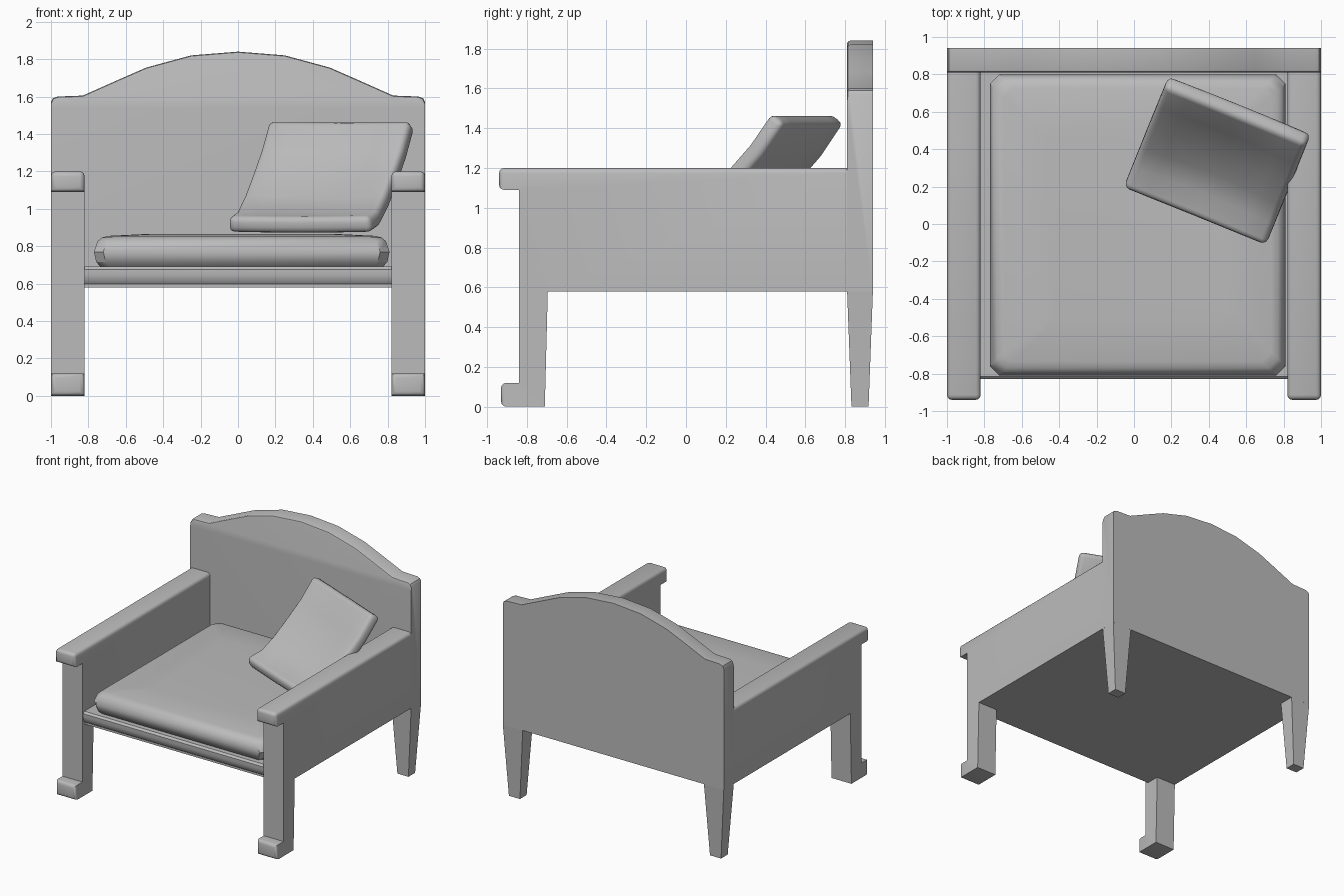
import bpy, bmesh
from mathutils import Vector

if "Cube" in bpy.data.objects:
    bpy.data.objects.remove(bpy.data.objects["Cube"], do_unlink=True)

GREY = (0.5, 0.5, 0.5, 1)
mat = bpy.data.materials.new("plain grey")
mat.use_nodes = True
mat.diffuse_color = GREY
mat.node_tree.nodes["Principled BSDF"].inputs["Base Color"].default_value = GREY


def finish(name, bm):
    bmesh.ops.recalc_face_normals(bm, faces=bm.faces)
    me = bpy.data.meshes.new(name)
    bm.to_mesh(me)
    bm.free()
    me.materials.append(mat)
    ob = bpy.data.objects.new(name, me)
    bpy.context.collection.objects.link(ob)
    bpy.ops.object.select_all(action="DESELECT")
    ob.select_set(True)
    bpy.context.view_layer.objects.active = ob
    bpy.ops.object.shade_smooth_by_angle(angle=0.6)
    return ob


def loft(rings):
    """Skin equal-length rings of points and cap both ends."""
    bm = bmesh.new()
    rows = [[bm.verts.new(p) for p in ring] for ring in rings]
    n = len(rows[0])
    for a, b in zip(rows, rows[1:]):
        for i in range(n):
            j = (i + 1) % n
            bm.faces.new((a[i], a[j], b[j], b[i]))
    bm.faces.new(rows[0])
    bm.faces.new(rows[-1])
    bmesh.ops.recalc_face_normals(bm, faces=bm.faces)
    return bm


def round_edges(bm, rule, width, segments):
    edges = [e for e in bm.edges if rule(e.verts[0].co, e.verts[1].co)]
    bmesh.ops.bevel(bm, geom=edges, offset=width, segments=segments,
                    profile=0.5, affect="EDGES", clamp_overlap=True)


def rect(cx, cy, hx, hy, z):
    return [(cx + sx * hx, cy + sy * hy, z)
            for sx, sy in ((-1, -1), (1, -1), (1, 1), (-1, 1))]


# Arms: panel, front post, scrolled nose and foot in one side profile
ARM = [(-.93, 0), (-.71, 0), (-.695, .58), (.81, .58), (.81, 1.2),
       (-.94, 1.2), (-.94, 1.09), (-.84, 1.09), (-.84, .12), (-.93, .12)]


def arm_rule(a, b):
    top = min(a.z, b.z) > 1.19 and min(a.y, b.y) < .8
    nose = max(a.y, b.y) < -.92
    return top or nose


for side, label in ((1, "left"), (-1, "right")):
    bm = loft([[(side * x, y, z) for y, z in ARM] for x in (.82, 1)])
    round_edges(bm, arm_rule, .026, 3)
    finish(label + "_arm", bm)
    # Tapered back leg
    finish(label + "_back_leg", loft([
        rect(side * .91, .875, .05, .043, 0),
        rect(side * .91, .875, .09, .065, .585)]))

# Backrest with a low arched crest
half = [(1, .58), (1, 1.57), (.99, 1.59), (.965, 1.6), (.83, 1.605),
        (.65, 1.685), (.49, 1.755), (.25, 1.82)]
crest = half + [(0, 1.84)] + [(-x, z) for x, z in reversed(half)]
bm = loft([[(x, y, z) for x, z in crest] for y in (.81, .94)])
round_edges(bm, lambda a, b: max(a.y, b.y) < .82 and min(a.z, b.z) > 1.56, .014, 2)
finish("backrest", bm)

# Seat base with a moulded front rail
RAIL = [(.815, .58), (.815, .69), (-.815, .69), (-.83, .675), (-.83, .645),
        (-.822, .615), (-.808, .598), (-.808, .58)]
finish("seat_base", loft([[(x, y, z) for y, z in RAIL] for x in (-.825, .825)]))


# Seat cushion: stacked rings with clipped corners
def clipped(inset, z, cut=.05):
    hx, hy = .79 - inset, .805 - inset
    pts = [(hx - cut, -hy), (hx, cut - hy), (hx, hy - cut), (hx - cut, hy)]
    pts += [(-x, y) for x, y in reversed(pts)]
    return [(x + .02, y - .005, z) for x, y in pts]


finish("seat_cushion", loft([clipped(i, z) for i, z in (
    (.035, .69), (.012, .715), (0, .77), (.018, .825), (.04, .845), (.075, .855), (.3, .866))]))

# Leaning pillow: bent sheet with a sagging middle, thickened and rounded
PATH = [(0, 1.45), (.12, 1.29), (.24, 1.165), (.36, 1.045), (.48, .95), (.61, .912)]
corner = Vector((.175, .765, 0))
along = Vector((.927, -.375, 0))
down = Vector((-.375, -.927, 0))
COLS = 6
bm = bmesh.new()
grid = []
for r, (h, z) in enumerate(PATH):
    row = []
    for c in range(COLS + 1):
        u, v = c / COLS, r / (len(PATH) - 1)
        sag = .4 * u * (1 - u) * v * (1 - v)
        p = corner + along * (.82 * u) + down * (h - sag) + Vector((0, 0, z - sag))
        row.append(bm.verts.new(p))
    grid.append(row)
for a, b in zip(grid, grid[1:]):
    for i in range(COLS):
        bm.faces.new((a[i], a[i + 1], b[i + 1], b[i]))
pillow = finish("pillow", bm)
thick = pillow.modifiers.new("thickness", "SOLIDIFY")
thick.thickness = .09
thick.offset = 0
soft = pillow.modifiers.new("soft_edges", "BEVEL")
soft.width = .032
soft.segments = 3
soft.limit_method = "ANGLE"
soft.angle_limit = 1
